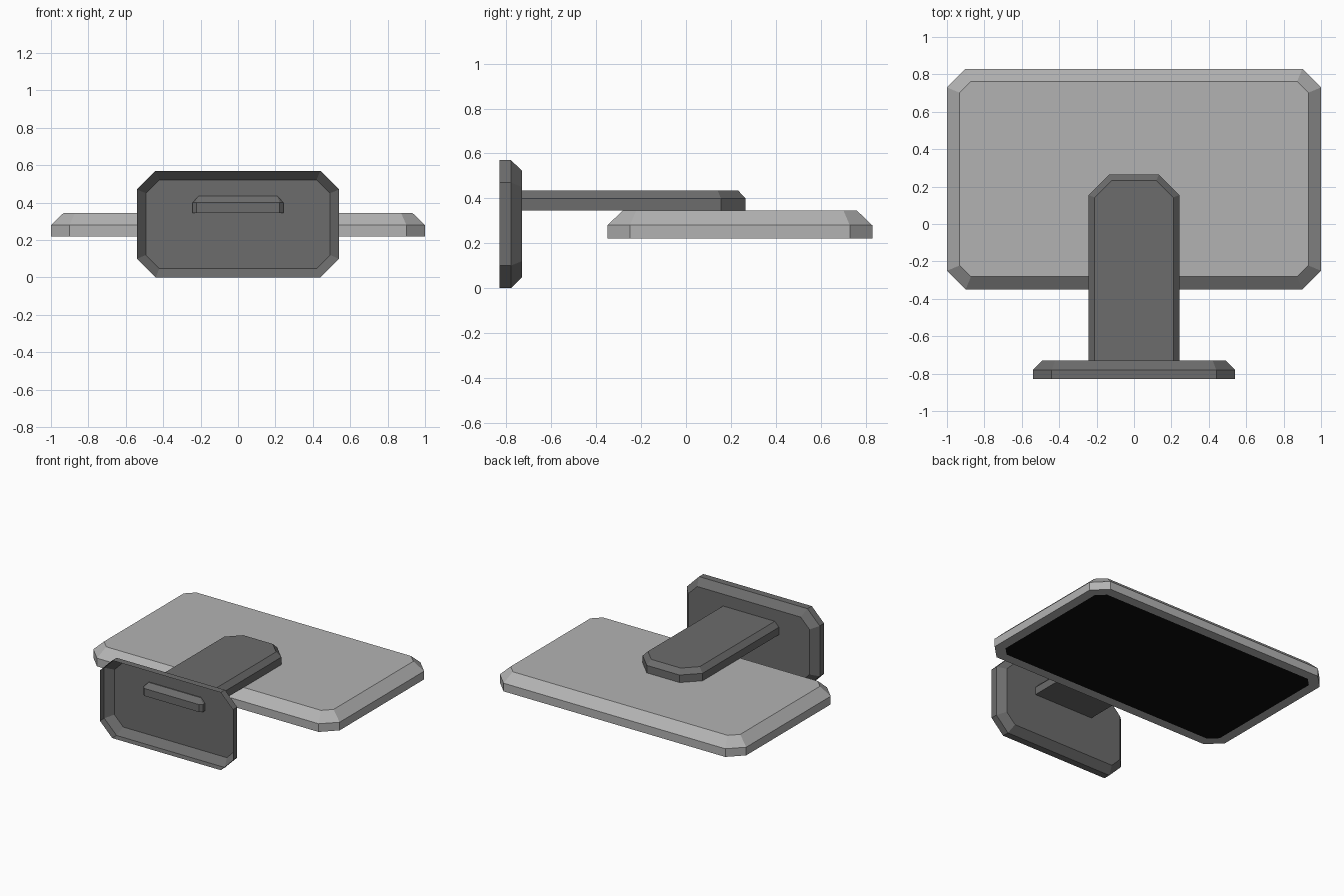
import bpy, bmesh
from mathutils import Matrix

if "Cube" in bpy.data.objects:
    bpy.data.objects.remove(bpy.data.objects["Cube"])


def mat(name, v):
    m = bpy.data.materials.new(name)
    m.diffuse_color = (v, v, v, 1)
    m.use_nodes = True
    m.node_tree.nodes["Principled BSDF"].inputs["Base Color"].default_value = m.diffuse_color
    return m


light = mat("light grey", 0.45)
dark = mat("dark grey", 0.15)
black = mat("black", 0.004)


def outline(x, y0, y1, back, front, inset=0.0):
    """Rectangle with cut corners, offset inwards evenly by inset."""
    x, y0, y1 = x - inset, y0 + inset, y1 - inset
    b, f = back - 0.586 * inset, front - 0.586 * inset
    return [(x, y0 + f), (x, y1 - b), (x - b, y1), (-x + b, y1),
            (-x, y1 - b), (-x, y0 + f), (-x + f, y0), (x - f, y0)]


def slab(name, shape, zs, inset, material, rim=None, closed=False):
    """Upright wall plus chamfer up to a flat top; optional bottom cap or rim with panel."""
    bm = bmesh.new()

    def ring(z, i):
        return [bm.verts.new((px, py, z)) for px, py in outline(*shape, i)]

    def bridge(a, b):
        return [bm.faces.new((a[k], a[(k + 1) % 8], b[(k + 1) % 8], b[k])) for k in range(8)]

    low, mid, top = ring(zs[0], 0), ring(zs[1], 0), ring(zs[2], inset)
    bridge(low, mid)
    bridge(mid, top)
    bm.faces.new(top)
    if rim:
        inner = ring(zs[0], rim)
        bridge(inner, low)
        bm.faces.new(inner[::-1]).material_index = 1
    elif closed:
        bm.faces.new(low[::-1])
    me = bpy.data.meshes.new(name)
    bm.to_mesh(me)
    bm.free()
    me.materials.append(material)
    if rim:
        me.materials.append(black)
    ob = bpy.data.objects.new(name, me)
    bpy.context.collection.objects.link(ob)
    return ob


# display housing with black screen on its underside
slab("display", (1.0, -0.35, 0.83, 0.1, 0.1), (0.22, 0.28, 0.345), 0.068, light, rim=0.07)

# neck, poking slightly through the foot plate
slab("neck", (0.243, -0.77, 0.265, 0.11, 0.02), (0.345, 0.40, 0.435), 0.033, dark, closed=True)

# hollow foot plate, stood on edge with its open side to the front
foot = slab("foot", (0.54, -0.285, 0.285, 0.1, 0.1), (0, 0.05, 0.1), 0.048, dark)
foot.data.transform(Matrix.Translation((0, -0.83, 0.285)) @ Matrix.Rotation(-1.5707963, 4, 'X'))
